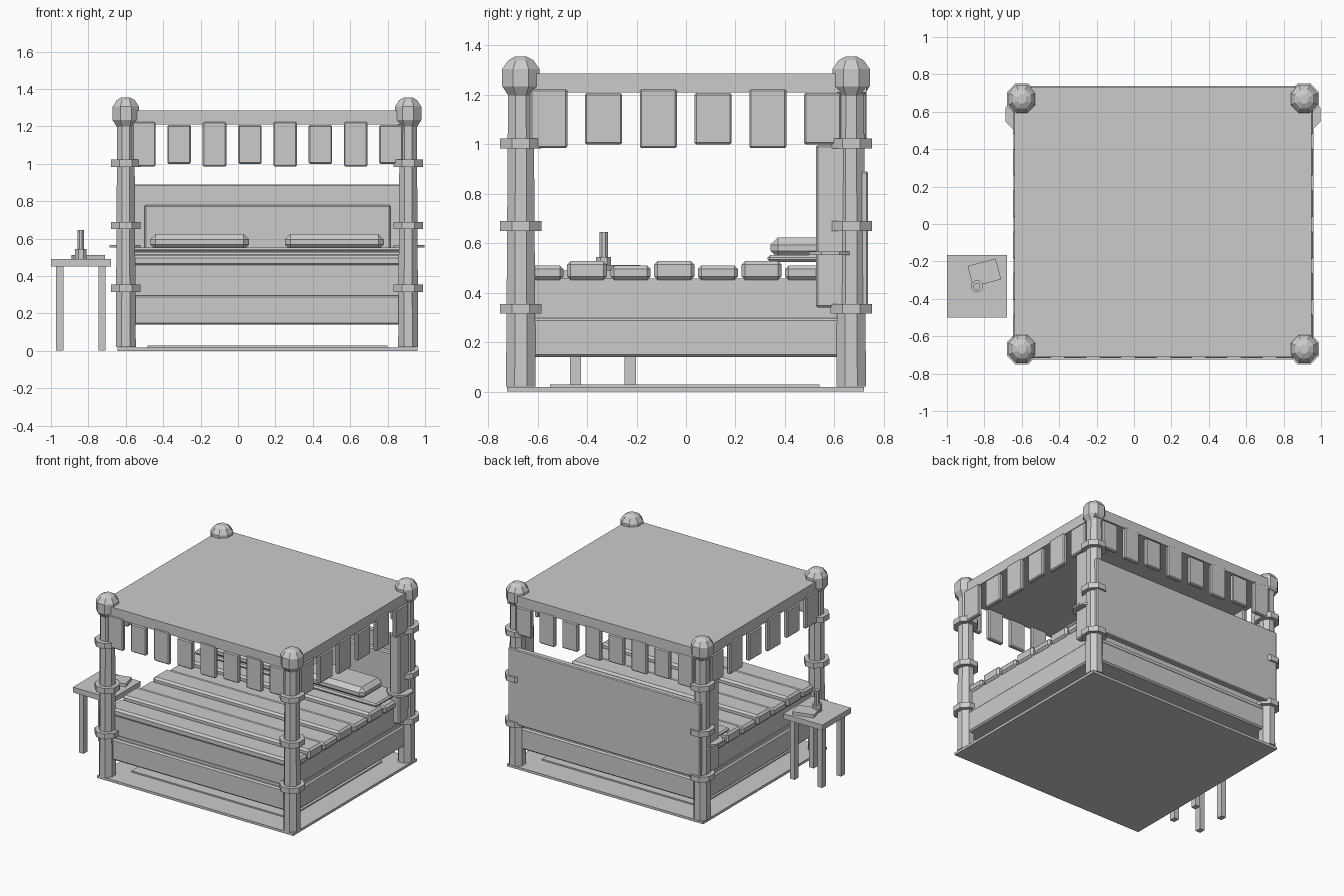
import bpy, bmesh, math
from mathutils import Matrix

if "Cube" in bpy.data.objects:
    bpy.data.objects.remove(bpy.data.objects["Cube"])

MAT = bpy.data.materials.new("plain_grey")
MAT.diffuse_color = (0.6, 0.6, 0.6, 1)
MAT.use_nodes = True
MAT.node_tree.nodes["Principled BSDF"].inputs["Base Color"].default_value = MAT.diffuse_color


def finish(name, bm):
    bmesh.ops.recalc_face_normals(bm, faces=bm.faces)
    me = bpy.data.meshes.new(name)
    bm.to_mesh(me)
    bm.free()
    me.materials.append(MAT)
    ob = bpy.data.objects.new(name, me)
    bpy.context.collection.objects.link(ob)
    return ob


def box(name, x0, x1, y0, y1, z0, z1, bevel=0.0, turn=0.0):
    bm = bmesh.new()
    bmesh.ops.create_cube(bm, size=1)
    bmesh.ops.scale(bm, vec=(x1 - x0, y1 - y0, z1 - z0), verts=bm.verts)
    if bevel:
        bmesh.ops.bevel(bm, geom=bm.edges[:], offset=bevel, segments=1, affect='EDGES')
    if turn:
        bmesh.ops.rotate(bm, matrix=Matrix.Rotation(turn, 3, 'Z'), verts=bm.verts)
    bmesh.ops.translate(bm, vec=((x0 + x1) / 2, (y0 + y1) / 2, (z0 + z1) / 2), verts=bm.verts)
    return finish(name, bm)


def lathe(name, cx, cy, profile, sides=8, ystretch=1.0):
    """Stack of polygon rings (radius, height), capped at both ends."""
    bm = bmesh.new()
    rings = []
    for r, z in profile:
        ring = []
        for i in range(sides):
            a = 2 * math.pi * (i + 0.5) / sides
            ring.append(bm.verts.new((cx + r * math.cos(a), cy + ystretch * r * math.sin(a), z)))
        rings.append(ring)
    for lo, hi in zip(rings, rings[1:]):
        for i in range(sides):
            j = (i + 1) % sides
            bm.faces.new((lo[i], lo[j], hi[j], hi[i]))
    bm.faces.new(rings[0][::-1])
    bm.faces.new(rings[-1])
    return finish(name, bm)


CX = 0.155            # centre of the bed in x
PX, PY = 0.755, 0.668  # post offsets from that centre

# Floor plate and rug
box("floor_plate", -0.645, 0.96, -0.725, 0.72, 0.0, 0.018)
box("rug", -0.485, 0.80, -0.55, 0.54, 0.018, 0.028)

# Four posts with collars and finials
for sx in (-1, 1):
    for sy in (-1, 1):
        x, y = CX + sx * PX, sy * PY
        lathe("post", x, y, [(0.058, 0.02), (0.05, 1.22)], 8, 1.12)
        for z in (0.335, 0.67, 1.003):
            lathe("post_collar", x, y, [(0.086, z - 0.02), (0.086, z + 0.02)], 8, 1.06)
        lathe("finial", x, y, [(0.05, 1.195), (0.077, 1.235), (0.077, 1.305),
                               (0.052, 1.34), (0.025, 1.355)], 8, 1.06)

# Bed frame, mattress and slatted cover
box("bed_frame", -0.62, 0.93, -0.68, 0.69, 0.14, 0.297, 0.01)
box("frame_ledge", -0.60, 0.91, -0.66, 0.68, 0.29, 0.318)
box("mattress", -0.595, 0.905, -0.655, 0.66, 0.31, 0.458)
for i in range(7):
    y = -0.577 + 0.1765 * i
    top = 0.528 if i % 2 else 0.51
    box("cover_strip", -0.61, 0.92, y - 0.081, y + 0.081, 0.452, top, 0.014)
box("sheet_fold", -0.59, 0.90, 0.33, 0.60, 0.525, 0.552, 0.01)

# Pillows with sloped tops
for x in (-0.205, 0.515):
    bm = bmesh.new()
    bmesh.ops.create_cube(bm, size=1)
    bmesh.ops.scale(bm, vec=(0.53, 0.25, 0.085), verts=bm.verts)
    bmesh.ops.translate(bm, vec=(x, 0.467, 0.5815), verts=bm.verts)
    bmesh.ops.bevel(bm, geom=bm.edges[:], offset=0.03, segments=1, affect='EDGES')
    finish("pillow", bm)

# Headboard with raised padding
box("headboard", -0.63, 0.94, 0.69, 0.737, 0.335, 0.89, 0.006)
box("headboard_pad", -0.50, 0.815, 0.655, 0.70, 0.46, 0.78, 0.008)

# Tied curtains beside the rear posts
for sx in (-1, 1):
    x = CX + sx * PX
    box("curtain", x - 0.04, x + 0.04, 0.525, 0.66, 0.34, 0.997, 0.008)
    lathe("curtain_tie", x + sx * 0.005, 0.585, [(0.09, 0.552), (0.09, 0.566)], 8, 1.05)

# Canopy with hanging flaps on all sides
box("canopy", -0.64, 0.95, -0.711, 0.73, 1.21, 1.286)
for i in range(8):
    x = -0.503 + 0.1887 * i
    z0, z1 = (1.0, 1.207) if i % 2 else (0.985, 1.225)
    for y in (-0.70, 0.715):
        box("canopy_flap", x - 0.063, x + 0.063, y - 0.016, y + 0.016, z0, z1, 0.007)
for i in range(6):
    y = -0.555 + 0.2215 * i
    z0, z1 = (1.0, 1.207) if i % 2 else (0.985, 1.222)
    for sx in (-1, 1):
        x = CX + sx * 0.786
        box("canopy_side_flap", x - 0.016, x + 0.016, y - 0.075, y + 0.075, z0, z1, 0.007)

# Side table with book and candle
box("table_top", -1.0, -0.68, -0.50, -0.165, 0.45, 0.49)
for x in (-0.953, -0.728):
    for y in (-0.447, -0.225):
        box("table_leg", x - 0.019, x + 0.019, y - 0.023, y + 0.023, 0.003, 0.455)
box("book", -0.8775, -0.7225, -0.3175, -0.2025, 0.488, 0.513, 0, math.radians(15))
lathe("candle_holder", -0.84, -0.333, [(0.033, 0.488), (0.033, 0.545)], 8)
lathe("candle", -0.84, -0.333, [(0.019, 0.54), (0.019, 0.645)], 8)
